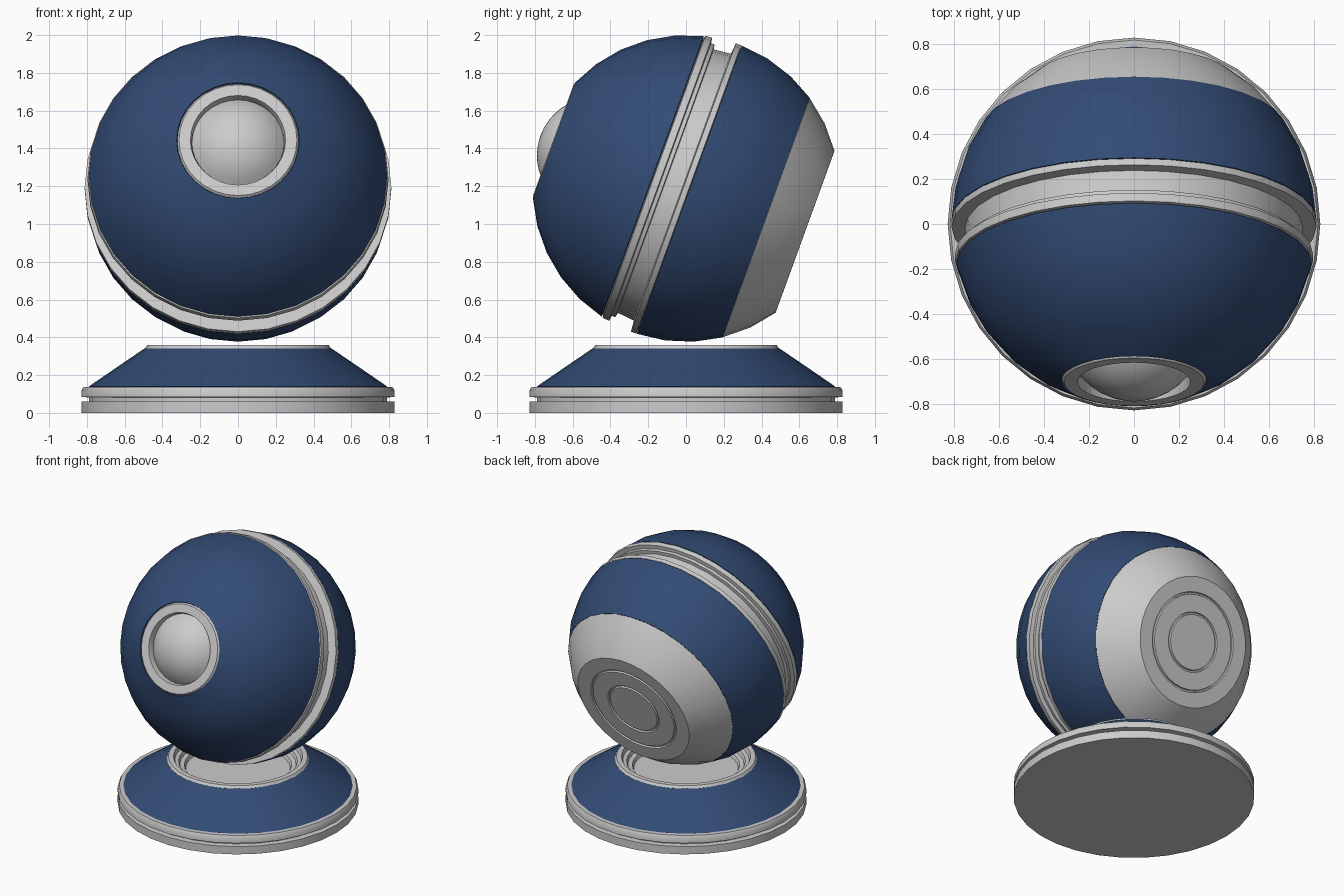
import bpy, bmesh
from math import sin, cos, pi, radians
from mathutils import Matrix

if "Cube" in bpy.data.objects:
    bpy.data.objects.remove(bpy.data.objects["Cube"])

SEGS = 32
R = 0.812                                   # ball radius
BALL = Matrix.Translation((0, 0, 1.188)) @ Matrix.Rotation(radians(70), 4, 'X')
FLOOR = Matrix.Identity(4)

blue = bpy.data.materials.new("blue_paint")
blue.diffuse_color = (0.032, 0.07, 0.175, 1)
blue.use_nodes = True
blue.node_tree.nodes["Principled BSDF"].inputs["Base Color"].default_value = blue.diffuse_color


def lathe(name, profile, matrix, mat=None):
    """Revolve (radius, height) points, listed from the top down the outside."""
    bm = bmesh.new()
    rings = []
    for r, h in profile:
        if r == 0:
            rings.append([bm.verts.new((0, 0, h))] * SEGS)
        else:
            rings.append([bm.verts.new((r * cos(2 * pi * j / SEGS), r * sin(2 * pi * j / SEGS), h))
                          for j in range(SEGS)])
    for a, b in zip(rings, rings[1:]):
        for j in range(SEGS):
            k = (j + 1) % SEGS
            corners = list(dict.fromkeys([a[j], b[j], b[k], a[k]]))
            bm.faces.new(corners)
    me = bpy.data.meshes.new(name)
    bm.to_mesh(me)
    bm.free()
    ob = bpy.data.objects.new(name, me)
    bpy.context.collection.objects.link(ob)
    ob.matrix_world = matrix
    if mat:
        me.materials.append(mat)
    bpy.ops.object.select_all(action='DESELECT')
    ob.select_set(True)
    bpy.context.view_layer.objects.active = ob
    bpy.ops.object.shade_smooth_by_angle(angle=radians(30))
    return ob


def arc(radius, a0, a1, n, centre=0.0):
    """Profile points on a circle, angles in degrees from the axis."""
    angles = [radians(a0 + (a1 - a0) * i / n) for i in range(n + 1)]
    return [(radius * sin(a) if abs(a) > 1e-6 else 0, centre + radius * cos(a)) for a in angles]


def panel(name, a0, a1, n):
    """Blue spherical band with small lips turned inward at both ends."""
    pts = arc(R, a0, a1, n)
    lip = lambda p: (p[0] * 0.97, p[1] * 0.97)
    return lathe(name, [lip(pts[0])] + pts + [lip(pts[-1])], BALL, blue)


# Ball shells
panel("front_shell", 23.6, 76.6, 5)
panel("rear_shell", 91.3, 123.8, 3)

# Lens and the bezel around it
lathe("lens", arc(0.31, 0, 52, 6, 0.51), BALL)
lathe("lens_bezel", [(0.243, 0.69), (0.245, 0.725), (0.252, 0.748), (0.312, 0.748),
                     (0.322, 0.735), (0.322, 0.71)], BALL)

# Grooved ring between the shells
lathe("groove_ring", [(0.765, 0.187), (0.795, 0.18), (0.797, 0.143), (0.768, 0.138),
                      (0.768, 0.118), (0.742, 0.114), (0.752, 0.02), (0.812, 0.015),
                      (0.812, -0.015), (0.78, -0.018)], BALL)

# Rear cap: rounded rim and flat disc with two thin circular grooves
disc = -0.671
cap = [(0.65, -0.435)] + arc(0.811, 123.9, 145.8, 2)
for r in (0.35, 0.21):
    cap += [(r, disc), (r - 0.004, disc + 0.012), (r - 0.014, disc + 0.012), (r - 0.018, disc)]
lathe("rear_cap", cap + [(0, disc)], BALL)

# Stand: stepped dish, blue cone, grooved foot
lathe("stand_dish", [(0, 0.27), (0.36, 0.27), (0.37, 0.295), (0.40, 0.30), (0.41, 0.325),
                     (0.435, 0.33), (0.445, 0.36), (0.48, 0.36), (0.492, 0.342),
                     (0.48, 0.335)], FLOOR)
lathe("stand_cone", [(0.47, 0.342), (0.494, 0.342), (0.79, 0.14), (0.77, 0.13)], FLOOR, blue)
lathe("stand_foot", [(0.76, 0.138), (0.818, 0.138), (0.829, 0.118), (0.829, 0.084),
                     (0.788, 0.082), (0.788, 0.061), (0.829, 0.059), (0.829, 0.0),
                     (0, 0.0)], FLOOR)
